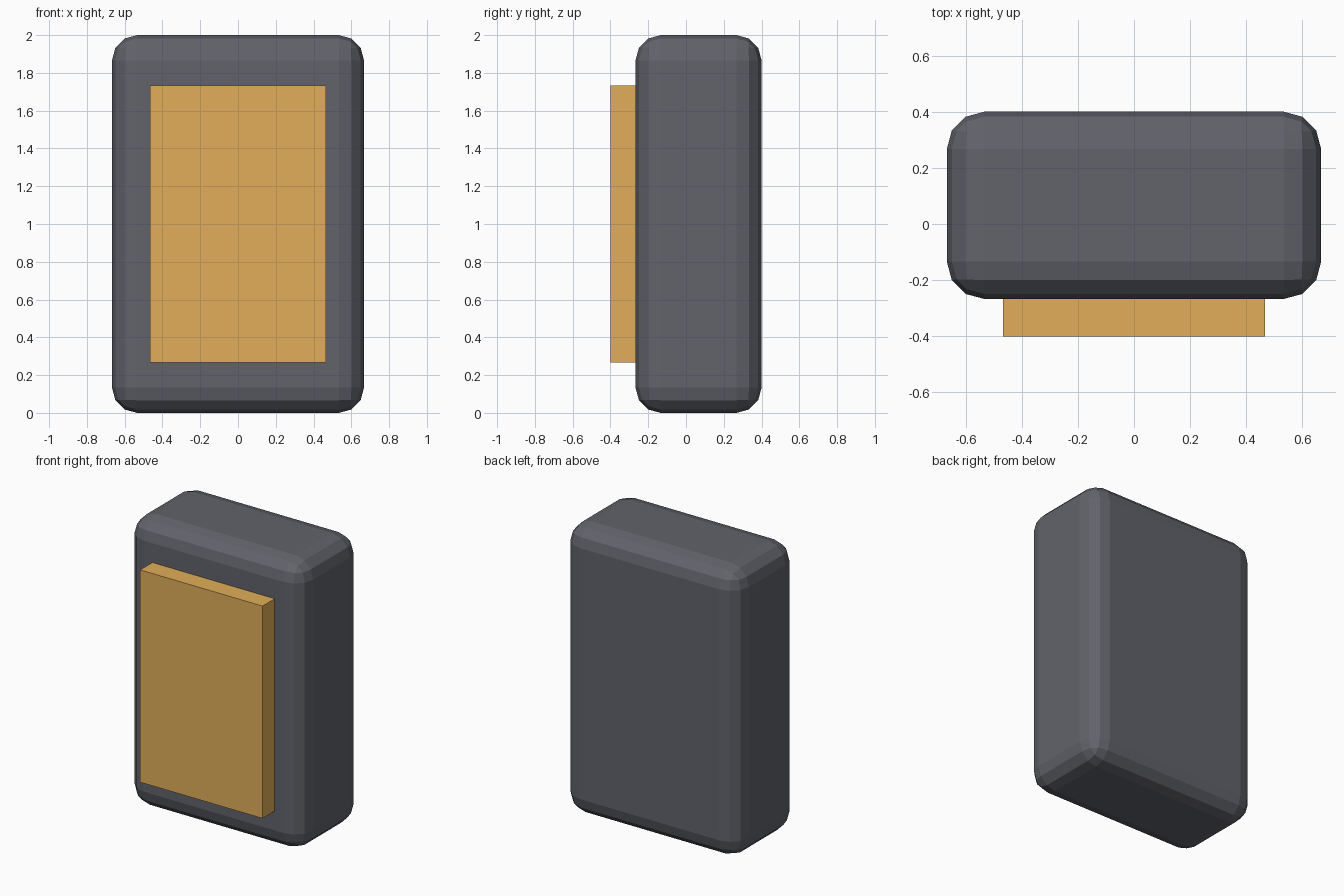
import bpy

if "Cube" in bpy.data.objects:
    bpy.data.objects.remove(bpy.data.objects["Cube"])


def box(name, lo, hi, color):
    size = [b - a for a, b in zip(lo, hi)]
    centre = [(a + b) / 2 for a, b in zip(lo, hi)]
    bpy.ops.mesh.primitive_cube_add(size=1, location=centre)
    obj = bpy.context.object
    obj.name = name
    obj.scale = size
    bpy.ops.object.transform_apply(location=False, rotation=False, scale=True)
    mat = bpy.data.materials.new(name + "_paint")
    mat.diffuse_color = color
    mat.use_nodes = True
    mat.node_tree.nodes["Principled BSDF"].inputs["Base Color"].default_value = mat.diffuse_color
    obj.data.materials.append(mat)
    return obj


# Rounded main body with faceted edges
body = box("body", (-0.667, -0.267, 0), (0.667, 0.4, 2), (0.12, 0.125, 0.145, 1))
bevel = body.modifiers.new("rounded_edges", 'BEVEL')
bevel.width = 0.1333
bevel.segments = 3
bevel.limit_method = 'NONE'

# Raised front panel, slightly sunk into the body
box("front_panel", (-0.467, -0.4, 0.267), (0.467, -0.26, 1.733), (0.75, 0.42, 0.1, 1))
